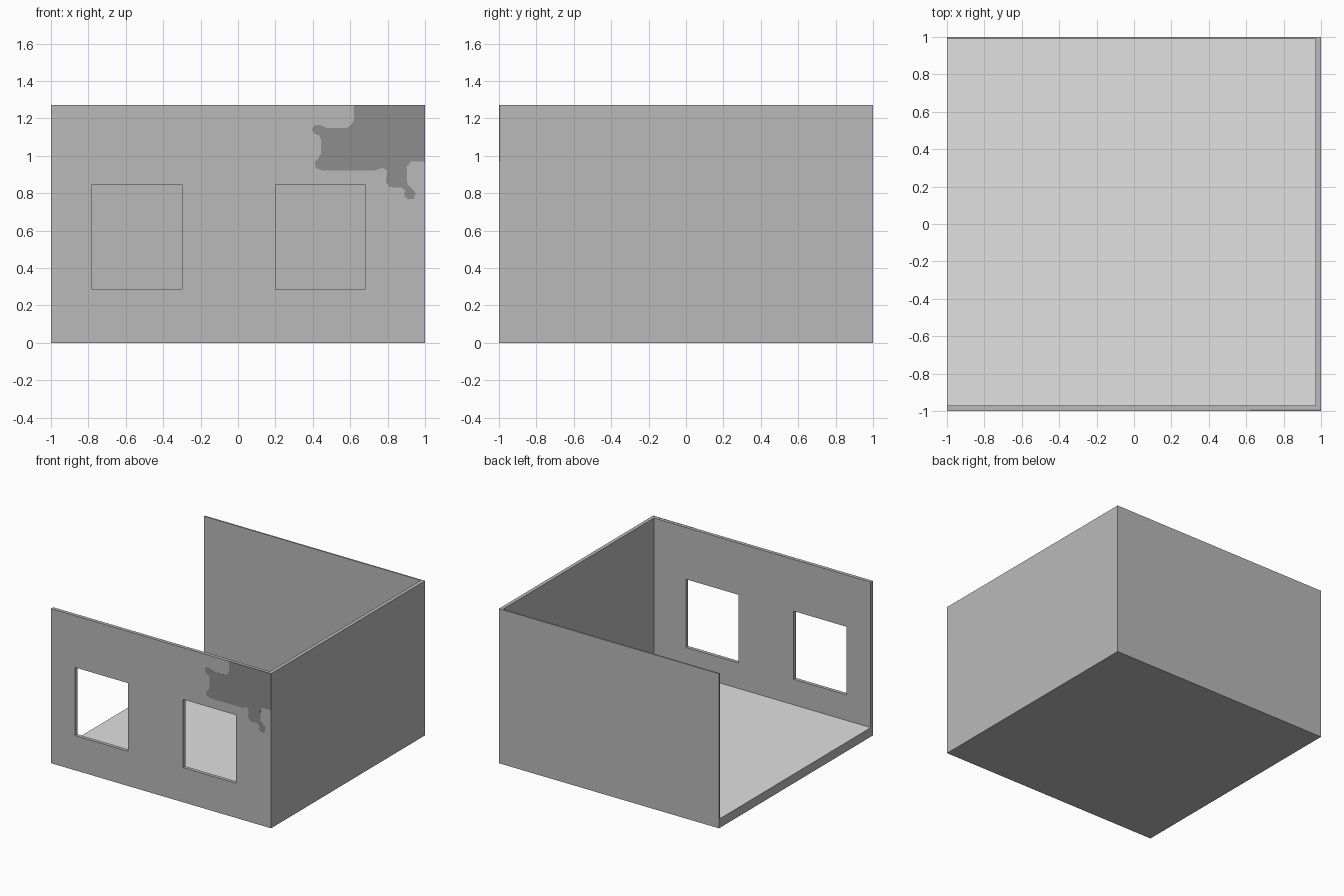
import bpy, bmesh

if "Cube" in bpy.data.objects:
    bpy.data.objects.remove(bpy.data.objects["Cube"])

H = 1.27          # wall height
FLOOR = 0.075     # slab thickness


def material(name, v):
    m = bpy.data.materials.new(name)
    m.diffuse_color = (v, v, v, 1)
    m.use_nodes = True
    m.node_tree.nodes["Principled BSDF"].inputs["Base Color"].default_value = m.diffuse_color
    return m


wall_grey = material("wall grey", 0.49)
floor_grey = material("floor light grey", 0.75)
patch_grey = material("patch dark grey", 0.27)


def make(name, bm, mat):
    bmesh.ops.recalc_face_normals(bm, faces=bm.faces)
    me = bpy.data.meshes.new(name)
    bm.to_mesh(me)
    bm.free()
    ob = bpy.data.objects.new(name, me)
    bpy.context.collection.objects.link(ob)
    me.materials.append(mat)
    return ob


def box(name, lo, hi, mat):
    bm = bmesh.new()
    bmesh.ops.create_cube(bm, size=1)
    for v in bm.verts:
        v.co = [lo[i] if v.co[i] < 0 else hi[i] for i in range(3)]
    return make(name, bm, mat)


# walls: front with windows, thin back, right side
front = box("front_wall", (-1, -0.999, 0), (1, -0.97, H), wall_grey)
box("back_wall", (-1, 0.988, 0), (1, 1, H), wall_grey)
box("right_wall", (0.97, -0.97, 0), (1, 0.988, H), wall_grey)

# floor slab, light on its upper face only
floor = box("floor", (-1, -0.97, 0), (0.97, 0.988, FLOOR), wall_grey)
floor.data.materials.append(floor_grey)
for p in floor.data.polygons:
    if p.normal.z > 0.5:
        p.material_index = 1

# window openings
for x in (-0.78, 0.20):
    cutter = box("window_cutter", (x, -1.1, 0.285), (x + 0.48, -0.9, 0.845), wall_grey)
    cutter.hide_render = True
    mod = front.modifiers.new("window", 'BOOLEAN')
    mod.operation = 'DIFFERENCE'
    mod.solver = 'EXACT'
    mod.object = cutter
    bpy.context.view_layer.objects.active = front
    bpy.ops.object.modifier_apply(modifier=mod.name)
    bpy.data.objects.remove(cutter)

# irregular broken-plaster patch in the upper right corner
outline = [
    (0.62, 1.2705), (0.62, 1.19), (0.605, 1.165), (0.58, 1.147), (0.48, 1.147),
    (0.44, 1.163), (0.41, 1.163), (0.395, 1.14), (0.41, 1.117), (0.435, 1.108),
    (0.443, 1.085), (0.443, 1.01), (0.43, 0.985), (0.41, 0.965), (0.415, 0.935),
    (0.45, 0.922), (0.73, 0.922), (0.775, 0.935), (0.798, 0.92), (0.79, 0.86),
    (0.81, 0.832), (0.875, 0.83), (0.893, 0.815), (0.888, 0.785), (0.91, 0.767),
    (0.94, 0.77), (0.95, 0.80), (0.93, 0.825), (0.905, 0.85), (0.902, 0.94),
    (0.925, 0.97), (1.0005, 0.97), (1.0005, 1.2705)]
bm = bmesh.new()
face = bm.faces.new([bm.verts.new((x, -1, z)) for x, z in outline])
ext = bmesh.ops.extrude_face_region(bm, geom=[face], use_keep_orig=True)
for g in ext["geom"]:
    if isinstance(g, bmesh.types.BMVert):
        g.co.y = -0.991
make("plaster_patch", bm, patch_grey)
